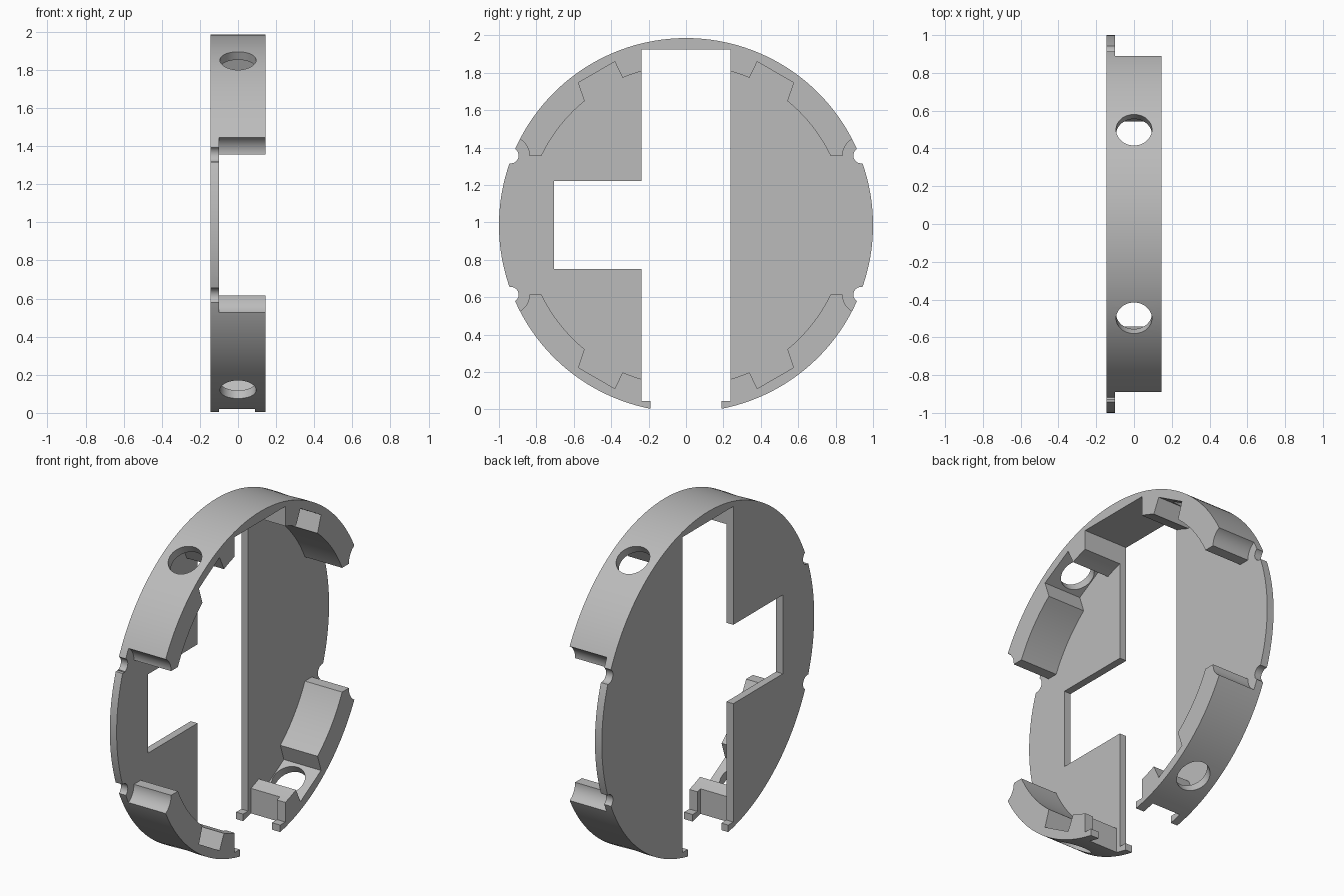
import bpy, bmesh
from math import sin, cos, pi, radians
from mathutils import Matrix, Vector

if "Cube" in bpy.data.objects:
    bpy.data.objects.remove(bpy.data.objects["Cube"], do_unlink=True)

CZ = 0.985                 # height of the ring centre
BACK, FLOOR, FRONT = -0.145, -0.10, 0.145
FAR = 0.3                  # cutters overshoot the body to this x

grey = bpy.data.materials.new("neutral_grey")
grey.use_nodes = True
colour = (0.5, 0.5, 0.5, 1)
grey.diffuse_color = colour
grey.node_tree.nodes["Principled BSDF"].inputs["Base Color"].default_value = colour


def make_object(name, bm):
    bmesh.ops.recalc_face_normals(bm, faces=bm.faces)
    mesh = bpy.data.meshes.new(name)
    bm.to_mesh(mesh)
    bm.free()
    mesh.materials.append(grey)
    obj = bpy.data.objects.new(name, mesh)
    bpy.context.collection.objects.link(obj)
    return obj


def prism(name, outline, x0, x1):
    """Extrude a (y, z) outline along x."""
    bm = bmesh.new()
    face = bm.faces.new([bm.verts.new((x0, y, z)) for y, z in outline])
    new = bmesh.ops.extrude_face_region(bm, geom=[face])["geom"]
    bmesh.ops.translate(bm, vec=(x1 - x0, 0, 0),
                        verts=[v for v in new if isinstance(v, bmesh.types.BMVert)])
    return make_object(name, bm)


def box(name, y0, y1, z0, z1, x0, x1):
    return prism(name, [(y0, z0), (y1, z0), (y1, z1), (y0, z1)], x0, x1)


def disc(name, y, z, r, x0, x1, n=48):
    ring = [(y + r * cos(2 * pi * i / n), z + r * sin(2 * pi * i / n)) for i in range(n)]
    return prism(name, ring, x0, x1)


def cut(body, cutter):
    mod = body.modifiers.new("cut", 'BOOLEAN')
    mod.operation = 'DIFFERENCE'
    mod.solver = 'EXACT'
    mod.object = cutter
    bpy.context.view_layer.objects.active = body
    bpy.ops.object.modifier_apply(modifier=mod.name)
    bpy.data.objects.remove(cutter, do_unlink=True)


def arc(start, end, r=0.857, n=14):
    steps = [radians(start + (end - start) * i / n) for i in range(n + 1)]
    return [(r * sin(a), r * cos(a)) for a in steps]


def pocket_point(rad, tan, a=radians(30)):
    return (rad * sin(a) + tan * cos(a), rad * cos(a) - tan * sin(a))


# Solid drum that everything is cut from
body = disc("ring_housing", 0, CZ, 1.0, BACK, FRONT, 180)

# Inner cavity with four flat screw pockets
quarter = (arc(2, 23.3, n=8) + [pocket_point(0.947, -0.107), pocket_point(0.947, 0.117)]
           + arc(39.2, 88, n=20))
loop = (quarter + [(y, -z) for y, z in reversed(quarter)]
        + [(-y, -z) for y, z in quarter] + [(-y, z) for y, z in reversed(quarter)])
cut(body, prism("cavity", [(y, z + CZ) for y, z in loop], FLOOR, FAR))

# Side gaps in the rim
cut(body, box("side_gap", -1.2, 1.2, CZ - 0.37, CZ + 0.37, FLOOR, FAR))

# Rounded rim ends and small notches in the plate edge
for sy in (-1, 1):
    for sz in (-1, 1):
        y, z = sy * 0.937, CZ + sz * 0.372
        cut(body, disc("rim_end_groove", y, z, 0.1, FLOOR, FAR))
        cut(body, disc("edge_notch", y, z, 0.042, -FAR, FAR))

# Long slot, open at the bottom between two lips
slot = [(-0.19, -0.1), (0.19, -0.1), (0.19, 0.045), (0.238, 0.045),
        (0.238, 1.925), (-0.238, 1.925), (-0.238, 0.045), (-0.19, 0.045)]
cut(body, prism("slot", slot, -FAR, FAR))
cut(body, box("lip_recess", -0.265, 0.265, -0.1, 0.3, FLOOR, 0.09))

# Rectangular window beside the slot
cut(body, box("window", -0.705, -0.1, 0.75, 1.22, -FAR, FAR))

# Radial screw holes
for sy in (-1, 1):
    for sz in (-1, 1):
        direction = Vector((0, sy * 0.5, sz * cos(radians(30))))
        bm = bmesh.new()
        bmesh.ops.create_cone(bm, cap_ends=True, segments=48,
                              radius1=0.095, radius2=0.095, depth=0.3)
        turn = direction.to_track_quat('Z', 'X').to_matrix().to_4x4()
        place = Matrix.Translation(Vector((0, 0, CZ)) + direction)
        bmesh.ops.transform(bm, matrix=place @ turn, verts=bm.verts)
        cut(body, make_object("screw_hole", bm))

# Smooth curved walls, crisp edges
bpy.ops.object.select_all(action='DESELECT')
body.select_set(True)
bpy.context.view_layer.objects.active = body
bpy.ops.object.shade_smooth_by_angle(angle=radians(20))
